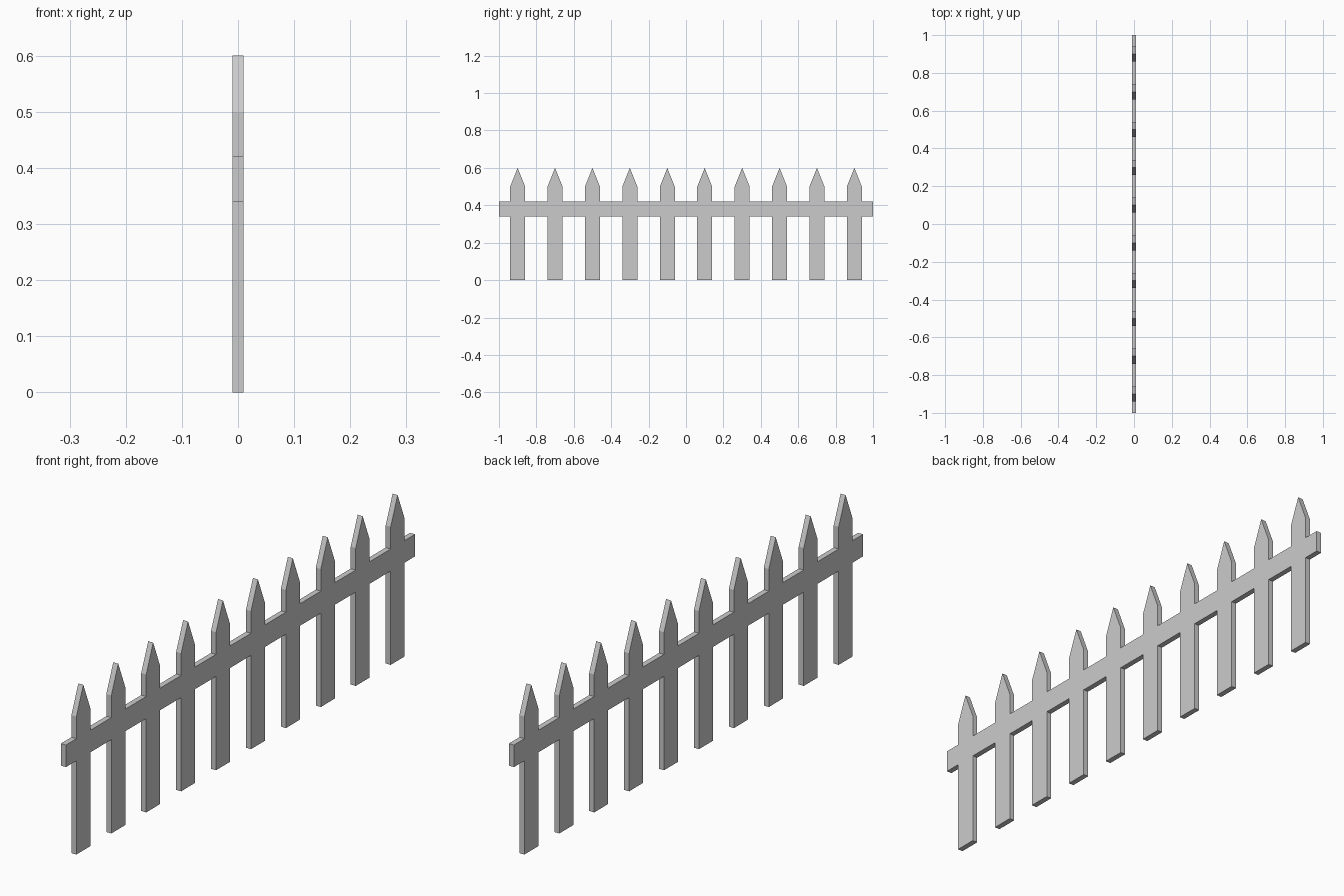
import bpy
import bmesh

if "Cube" in bpy.data.objects:
    bpy.data.objects.remove(bpy.data.objects["Cube"])

COUNT, SPACING = 10, 0.2
HALF_W, THICK = 0.04, 0.02
RAIL_LOW, RAIL_HIGH = 0.34, 0.42
SHOULDER, TIP = 0.5, 0.6

bm = bmesh.new()


def face(*points):
    """Flat face in the fence plane from (y, z) points."""
    bm.faces.new([bm.verts.new((-THICK / 2, y, z)) for y, z in points])


def block(y0, y1, z0, z1):
    face((y0, z0), (y1, z0), (y1, z1), (y0, z1))


edge = -1.0
for i in range(COUNT):
    y = (i - (COUNT - 1) / 2) * SPACING
    a, b = y - HALF_W, y + HALF_W
    # rail between pickets, and where it crosses this picket
    block(edge, a, RAIL_LOW, RAIL_HIGH)
    block(a, b, RAIL_LOW, RAIL_HIGH)
    # picket leg and pointed head
    block(a, b, 0, RAIL_LOW)
    face((a, RAIL_HIGH), (b, RAIL_HIGH), (b, SHOULDER), (y, TIP), (a, SHOULDER))
    edge = b
# far end of the rail
block(edge, 1.0, RAIL_LOW, RAIL_HIGH)

# weld the silhouette and give it thickness
bmesh.ops.remove_doubles(bm, verts=bm.verts[:], dist=1e-4)
result = bmesh.ops.extrude_face_region(bm, geom=bm.faces[:], use_keep_orig=True)
moved = [g for g in result["geom"] if isinstance(g, bmesh.types.BMVert)]
bmesh.ops.translate(bm, verts=moved, vec=(THICK, 0, 0))
bmesh.ops.recalc_face_normals(bm, faces=bm.faces[:])

mesh = bpy.data.meshes.new("picket_fence")
bm.to_mesh(mesh)
bm.free()
bpy.context.collection.objects.link(bpy.data.objects.new("picket_fence", mesh))
